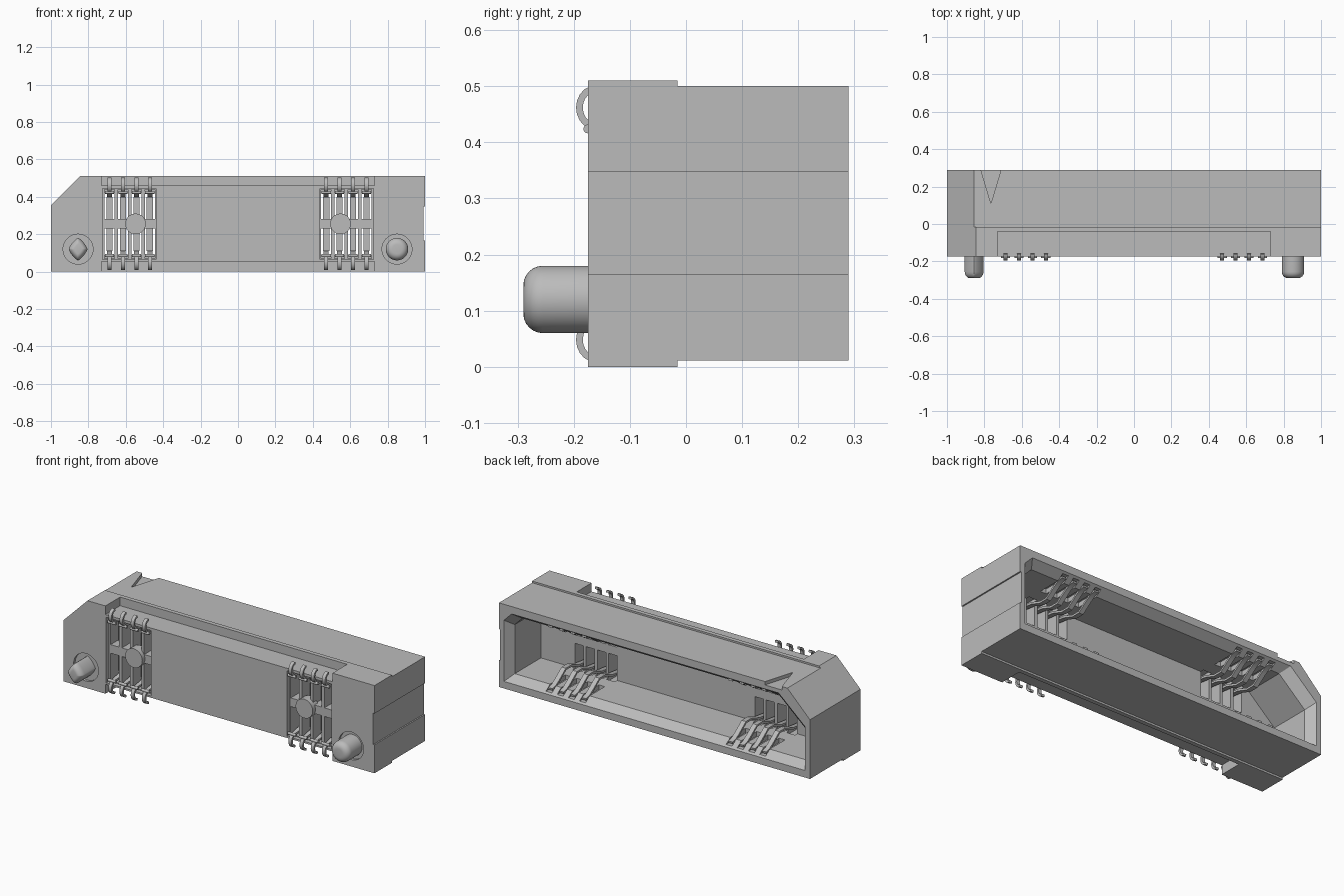
import bpy, bmesh, math

cube = bpy.data.objects.get("Cube")
if cube:
    bpy.data.objects.remove(cube, do_unlink=True)

grey = bpy.data.materials.new("plain grey")
grey.use_nodes = True
COLOUR = (0.5, 0.5, 0.5, 1)
grey.diffuse_color = COLOUR
grey.node_tree.nodes["Principled BSDF"].inputs["Base Color"].default_value = COLOUR

MID = 0.255              # height of the mirror plane between contact rows
FRONT, BACK = -0.175, 0.29
PINS = [0.471, 0.543, 0.615, 0.687]


def loft(name, rings):
    """Skin a stack of equal-length point rings and cap both ends."""
    bm = bmesh.new()
    rows = [[bm.verts.new(p) for p in ring] for ring in rings]
    n = len(rows[0])
    for a, b in zip(rows, rows[1:]):
        for i in range(n):
            j = (i + 1) % n
            bm.faces.new((a[i], a[j], b[j], b[i]))
    bm.faces.new(rows[0])
    bm.faces.new(rows[-1])
    bmesh.ops.recalc_face_normals(bm, faces=bm.faces)
    mesh = bpy.data.meshes.new(name)
    bm.to_mesh(mesh)
    bm.free()
    mesh.materials.append(grey)
    ob = bpy.data.objects.new(name, mesh)
    bpy.context.collection.objects.link(ob)
    return ob


def prism(name, outline, y0, y1):
    return loft(name, [[(x, y, z) for x, z in outline] for y in (y0, y1)])


def box(name, x0, x1, y0, y1, z0, z1):
    return prism(name, [(x0, z0), (x1, z0), (x1, z1), (x0, z1)], y0, y1)


def oval(cx, cz, rx, rz, power=2.0, n=48):
    """Superellipse outline; a low power gives a diamond."""
    def bend(v):
        return math.copysign(abs(v) ** (2 / power), v)
    return [(cx + rx * bend(math.cos(math.tau * i / n)),
             cz + rz * bend(math.sin(math.tau * i / n))) for i in range(n)]


def activate(ob):
    bpy.ops.object.select_all(action='DESELECT')
    ob.select_set(True)
    bpy.context.view_layer.objects.active = ob


def cut(target, cutter):
    activate(target)
    mod = target.modifiers.new("cut", 'BOOLEAN')
    mod.operation, mod.solver, mod.object = 'DIFFERENCE', 'EXACT', cutter
    bpy.ops.object.modifier_apply(modifier=mod.name)
    bpy.data.objects.remove(cutter, do_unlink=True)


def cut_box(*size):
    cut(housing, box("cutter", *size))


def flip(z):
    return 2 * MID - z


# Housing block with one chamfered corner
housing = prism("housing", [(-1, 0), (1, 0), (1, 0.51), (-0.845, 0.51), (-1, 0.355)],
                FRONT, BACK)

# Thinner rear shell, leaving a flange at the front
cut_box(-1.1, 1.1, -0.015, 0.4, 0.5, 0.6)
cut_box(-1.1, 1.1, -0.015, 0.4, -0.1, 0.011)
# Notches in the flange that clear the solder tails
cut_box(-0.73, 0.73, -0.3, -0.04, 0.46, 0.6)
cut_box(-0.73, 0.73, -0.3, -0.04, -0.1, 0.055)
# Shallow side recess
cut_box(0.992, 1.1, -0.3, 0.4, 0.165, 0.347)


# Rear cavity with a flared mouth
def cavity_ring(y, inset):
    x, lo, hi = 0.968 - inset, 0.052 + inset, 0.457 - inset
    outline = [(-x, lo), (x, lo), (x, hi - 0.05), (x - 0.05, hi),
               (-x + 0.17, hi), (-x, hi - 0.15)]
    return [(px, y, pz) for px, pz in outline]


cut(housing, loft("cutter", [cavity_ring(0.0, 0.035), cavity_ring(0.24, 0.035),
                             cavity_ring(BACK, 0), cavity_ring(0.32, -0.002)]))

# Orientation arrow groove on the top
cut(housing, loft("cutter", [[(-0.822, 0.30, z), (-0.708, 0.30, z), (-0.765, 0.11, z)]
                             for z in (0.48, 0.53)]))

# Peg counterbores
for cx in (-0.855, 0.85):
    cut(housing, prism("cutter", oval(cx, 0.12, 0.08, 0.08), -0.3, -0.16))

# Front windows, contact slots and comb notches inside the mouth
for side in (-1, 1):
    xs = sorted((side * 0.438, side * 0.725))
    cut_box(*xs, -0.3, -0.15, 0.065, 0.445)
    for pin in PINS:
        x = side * pin
        for lo, hi in ((0.28, 0.44), (0.07, 0.23)):
            cut_box(x - 0.027, x + 0.027, -0.2, 0.02, lo, hi)
        for lo, hi in ((0.38, 0.45), (0.06, 0.13)):
            cut_box(x - 0.019, x + 0.019, 0.1, 0.278, lo, hi)
    # Round boss between the two slot rows
    prism("boss_right" if side < 0 else "boss_left",
          oval(side * 0.548, MID, 0.055, 0.055), FRONT, -0.12)


# Locating pegs with rounded tips
def peg(name, cx, rx, rz, power):
    rings = []
    for scale_in, y in [(0, -0.15)] + [
            (0.035 * (1 - math.cos(a)), -0.255 - 0.035 * math.sin(a))
            for a in (math.pi / 2 * i / 6 for i in range(7))]:
        s = 1 - scale_in / rz
        rings.append([(x, y, z) for x, z in oval(cx, 0.12, rx * s, rz * s, power)])
    ob = loft(name, rings)
    activate(ob)
    bpy.ops.object.shade_smooth_by_angle(angle=math.radians(35))


peg("round_peg", 0.85, 0.06, 0.06, 2.0)
peg("diamond_peg", -0.855, 0.05, 0.06, 1.3)

# Contact path: hooked solder tail, body, then spring arm into the cavity
tail = [(-0.16 - 0.03 * math.sin(t), 0.462 + 0.034 * math.cos(t))
        for t in (math.pi * i / 10 for i in range(11))]
PATH = tail + [(-0.1, 0.42), (-0.06, 0.4), (0.02, 0.39), (0.09, 0.365),
               (0.14, 0.365), (0.2, 0.41), (0.235, 0.432), (0.265, 0.437)]


def contact(name, x, upper):
    rings = []
    for i, (y, z) in enumerate(PATH):
        (ya, za), (yb, zb) = PATH[max(i - 1, 0)], PATH[min(i + 1, len(PATH) - 1)]
        d = math.hypot(yb - ya, zb - za)
        ny, nz = -(zb - za) / d * 0.006, (yb - ya) / d * 0.006
        w = 0.01 if i < len(tail) else 0.014
        ring = [(x - w, y - ny, z - nz), (x + w, y - ny, z - nz),
                (x + w, y + ny, z + nz), (x - w, y + ny, z + nz)]
        rings.append([(a, b, c if upper else flip(c)) for a, b, c in ring])
    ob = loft(name, rings)
    activate(ob)
    bpy.ops.object.shade_smooth_by_angle(angle=math.radians(35))


for side, hand in ((-1, "right"), (1, "left")):
    for k, pin in enumerate(PINS):
        x = side * pin
        for upper, row in ((True, "upper"), (False, "lower")):
            label = f"{row}_{hand}_{k + 1}"
            contact("contact_" + label, x, upper)
            # Retaining plate and solder bar of the contact
            z0, z1 = (0.275, 0.4) if upper else (0.11, 0.235)
            box("plate_" + label, x - 0.017, x + 0.017, -0.09, -0.07, z0, z1)
            zc = 0.424 if upper else flip(0.424)
            bar = oval(0, 0, 0.008, 0.008, n=12)
            loft("solder_bar_" + label,
                 [[(x + s, -0.175 + a, zc + b) for a, b in bar] for s in (-0.025, 0.025)])
